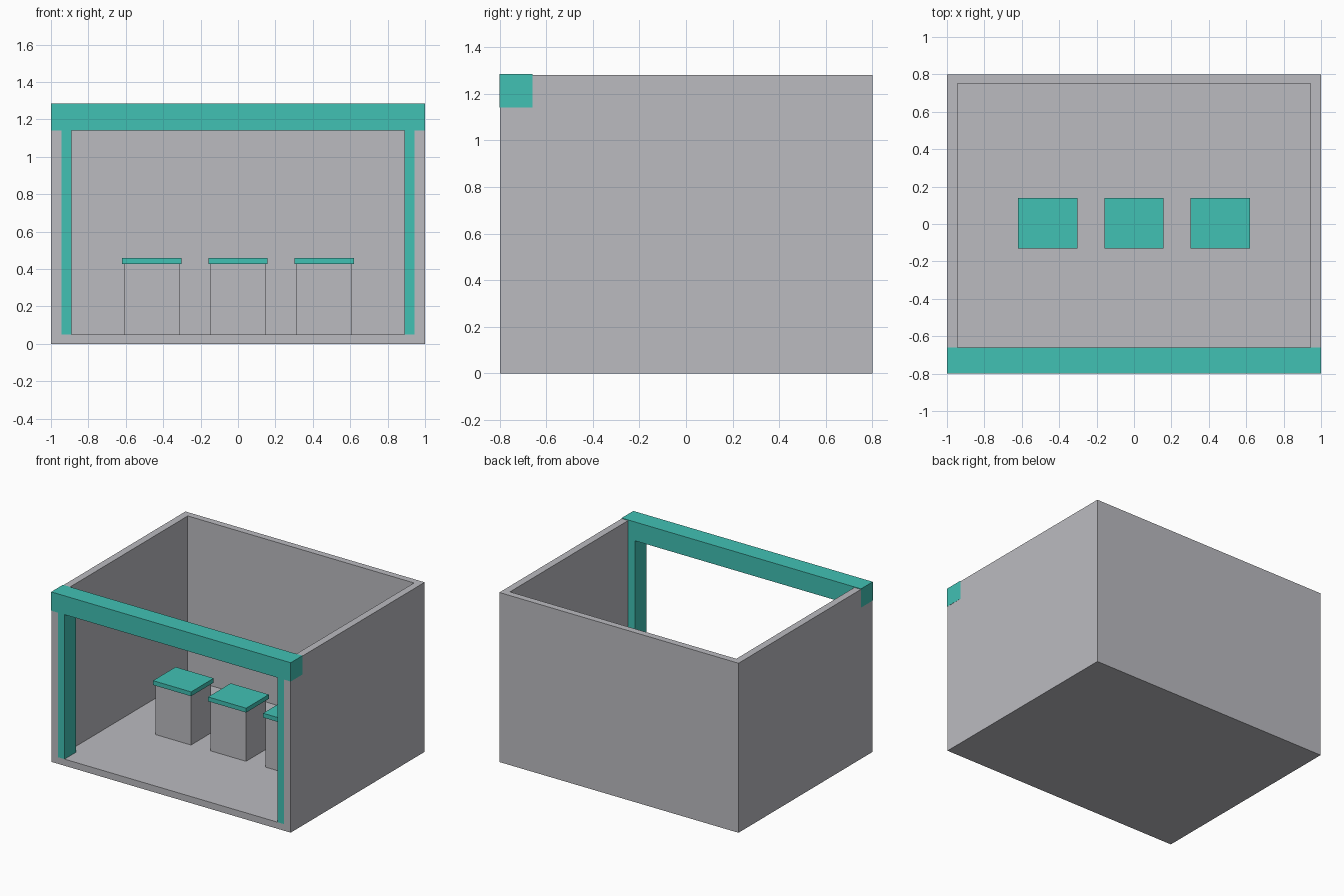
import bpy

if "Cube" in bpy.data.objects:
    bpy.data.objects.remove(bpy.data.objects["Cube"])


def material(name, rgb):
    m = bpy.data.materials.new(name)
    m.diffuse_color = (*rgb, 1.0)
    m.use_nodes = True
    m.node_tree.nodes["Principled BSDF"].inputs["Base Color"].default_value = m.diffuse_color
    return m


GREY = material("light_grey", (0.497, 0.497, 0.527))
TEAL = material("teal", (0.053, 0.533, 0.456))


def box(name, x, y, z, mat):
    """Box from (min, max) ranges on each axis."""
    ranges = (x, y, z)
    bpy.ops.mesh.primitive_cube_add(size=1)
    ob = bpy.context.object
    ob.name = name
    ob.location = [(a + b) / 2 for a, b in ranges]
    ob.scale = [b - a for a, b in ranges]
    bpy.ops.object.transform_apply(location=True, rotation=True, scale=True)
    ob.data.materials.append(mat)
    return ob


# Room shell: floor, back wall and two side walls, open at front and top
shell = box("room_shell", (-0.999, 0.999), (-0.798, 0.8), (0, 1.28), GREY)
cutter = box("room_cutter", (-0.945, 0.945), (-1.0, 0.75), (0.05, 1.6), GREY)
cutter.hide_render = True
cut = shell.modifiers.new("hollow", 'BOOLEAN')
cut.operation = 'DIFFERENCE'
cut.solver = 'EXACT'
cut.object = cutter
bpy.context.view_layer.objects.active = shell
bpy.ops.object.modifier_apply(modifier=cut.name)
bpy.data.objects.remove(cutter)

# Front frame: lintel beam with a post inside each wall
box("front_beam", (-1, 1), (-0.8, -0.66), (1.142, 1.284), TEAL)
for side, x in (("left", (-0.945, -0.89)), ("right", (0.89, 0.945))):
    box(f"{side}_post", x, (-0.798, -0.66), (0.05, 1.142), TEAL)

# Three display plinths with overhanging tops
for i, cx in enumerate((-0.46, 0, 0.46), 1):
    box(f"plinth_{i}", (cx - 0.148, cx + 0.148), (-0.115, 0.125), (0.05, 0.427), GREY)
    box(f"plinth_top_{i}", (cx - 0.159, cx + 0.159), (-0.13, 0.14), (0.427, 0.46), TEAL)
